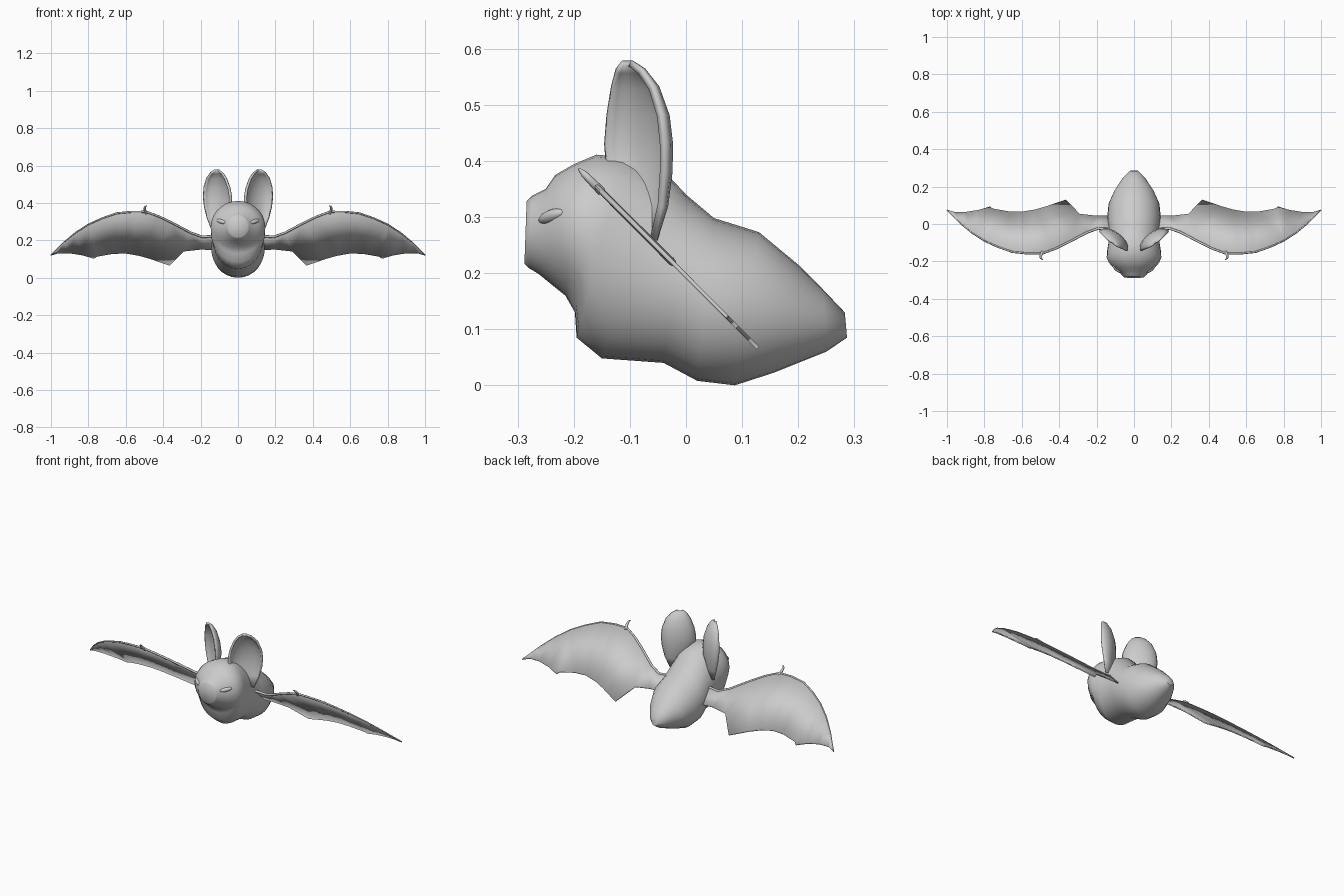
import bpy, bmesh
from math import pi, sin, cos
from mathutils import Vector, Matrix

if "Cube" in bpy.data.objects:
    bpy.data.objects.remove(bpy.data.objects["Cube"])


def finish(name, bm, mirror=False, solid=0, offset=0, angle=50):
    bmesh.ops.recalc_face_normals(bm, faces=bm.faces)
    me = bpy.data.meshes.new(name)
    bm.to_mesh(me)
    bm.free()
    ob = bpy.data.objects.new(name, me)
    bpy.context.collection.objects.link(ob)
    if solid:
        m = ob.modifiers.new("thickness", 'SOLIDIFY')
        m.thickness, m.offset = solid, offset
    if mirror:
        m = ob.modifiers.new("mirror", 'MIRROR')
        m.use_mirror_merge = False
    bpy.ops.object.select_all(action='DESELECT')
    ob.select_set(True)
    bpy.context.view_layer.objects.active = ob
    bpy.ops.object.shade_smooth_by_angle(angle=angle * pi / 180)
    return ob


def loft(bm, rings, closed=True, caps=True):
    rows = [[bm.verts.new(p) for p in r] for r in rings]
    n = len(rows[0])
    for a, b in zip(rows, rows[1:]):
        for i in range(n if closed else n - 1):
            j = (i + 1) % n
            bm.faces.new((a[i], a[j], b[j], b[i]))
    if caps:
        bm.faces.new(rows[0])
        bm.faces.new(rows[-1])


# Body and head: elliptical sections (top y, top z, bottom y, bottom z, half width)
sections = [
    (.283, .130, .287, .085, .022), (.243, .172, .250, .060, .060),
    (.200, .215, .155, .022, .105), (.130, .273, .087, .000, .136),
    (.050, .298, .020, .008, .143), (.000, .340, -.040, .040, .137),
    (-.040, .383, -.150, .048, .136), (-.110, .407, -.195, .085, .145),
    (-.160, .411, -.198, .130, .146), (-.200, .394, -.215, .160, .134),
    (-.233, .375, -.240, .180, .108), (-.250, .350, -.262, .198, .080),
    (-.274, .338, -.280, .209, .061), (-.284, .328, -.288, .217, .053)]
rings = []
for ty, tz, by, bz, w in sections:
    ring = []
    for i in range(28):
        a = 2 * pi * i / 28
        t = .5 + .5 * cos(a)
        ring.append((w * sin(a), by + (ty - by) * t, bz + (tz - bz) * t))
    rings.append(ring)
bm = bmesh.new()
loft(bm, rings)
finish("body", bm)

# Cupped ears: (z, inner edge x y, outer edge x y)
ear = [(.26, .100, -.100, .140, -.060), (.32, .070, -.130, .163, -.046),
       (.38, .046, -.140, .178, -.042), (.43, .042, -.144, .184, -.042),
       (.48, .050, -.140, .181, -.047), (.53, .068, -.132, .167, -.062),
       (.56, .087, -.124, .146, -.082), (.574, .106, -.113, .124, -.100)]
rings = []
for z, x0, y0, x1, y1 in ear:
    a, b = Vector((x0, y0, z)), Vector((x1, y1, z))
    back = Vector((-.57, .82, 0)) * (b - a).length * .27
    rings.append([a.lerp(b, .5 - .5 * cos(pi * i / 10)) + back * sin(pi * i / 10)
                  for i in range(11)])
bm = bmesh.new()
loft(bm, rings, closed=False, caps=False)
finish("ears", bm, mirror=True, solid=.012)

# Slanted eyes
bm = bmesh.new()
along = Vector((.05, .042, .016)).normalized()
out = Vector((.64, -.77, 0))
out = (out - along * out.dot(along)).normalized()
up = out.cross(along)
rot = Matrix((along, out, up)).transposed().to_4x4()
mat = Matrix.Translation((.089, -.239, .301)) @ rot @ Matrix.Diagonal((.034, .014, .012, 1))
bmesh.ops.create_uvsphere(bm, u_segments=16, v_segments=10, radius=1, matrix=mat)
finish("eyes", bm, mirror=True)


# Wings lie in a plane sloping 45 degrees
def on_wing(p):
    return Vector((p[0], p[1], .195 - p[1]))


leading = [(.10, -.03), (.19, -.024), (.25, -.045), (.35, -.098), (.42, -.132), (.49, -.158),
           (.57, -.158), (.65, -.150), (.73, -.122), (.80, -.090), (.87, -.045),
           (.93, .005), (.975, .050), (1.0, .074)]
trailing = [(.96, .062), (.90, .062), (.83, .073), (.77, .091), (.755, .080), (.67, .065),
            (.60, .063), (.53, .075), (.47, .092), (.365, .128), (.29, .052),
            (.20, .042), (.10, .045)]
bm = bmesh.new()
bm.faces.new([bm.verts.new(on_wing(p)) for p in leading + trailing])
bmesh.ops.triangulate(bm, faces=bm.faces)
finish("wing_membranes", bm, mirror=True, solid=.007, angle=30)


# Tapered tubes: arm along the leading edge, and thumb claw
def tube(name, path, radii):
    pts = [on_wing(p) for p in path]
    n = Vector((0, 1, 1)).normalized()
    rings = []
    for i, p in enumerate(pts):
        t = (pts[min(i + 1, len(pts) - 1)] - pts[max(i - 1, 0)]).normalized()
        s = t.cross(n)
        rings.append([p + radii[i] * (s * cos(k * pi / 4) + n * sin(k * pi / 4))
                      for k in range(8)])
    bm = bmesh.new()
    loft(bm, rings)
    finish(name, bm, mirror=True)


tube("wing_arms", leading, [.007 - .0003 * i for i in range(len(leading))])
tube("thumb_claws", [(.49, -.150), (.498, -.168), (.498, -.182), (.488, -.191)],
     [.008, .007, .006, .002])
